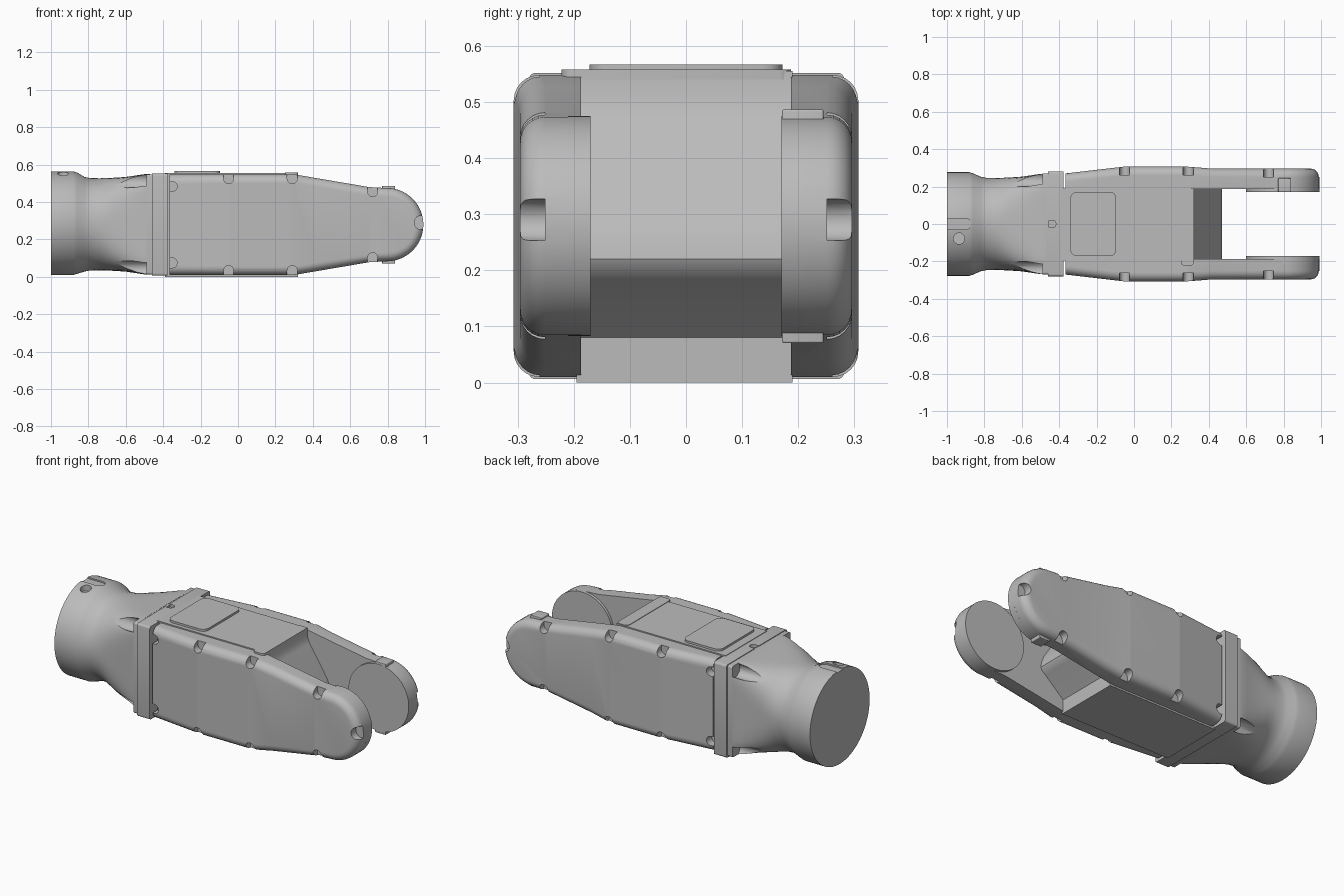
import bpy, bmesh
from math import pi, sin, cos, radians, copysign

if "Cube" in bpy.data.objects:
    bpy.data.objects.remove(bpy.data.objects["Cube"])

grey = bpy.data.materials.new("plain_grey")
grey.use_nodes = True
COLOUR = (0.5, 0.5, 0.5, 1)
grey.diffuse_color = COLOUR
grey.node_tree.nodes["Principled BSDF"].inputs["Base Color"].default_value = COLOUR

MID = 0.279          # height of the arm's long axis
TIP = 0.795          # joint axis along x
TIP_R = 0.196


def prism(bm, pts, a, b, axis="y"):
    """Closed prism: a flat outline extruded from a to b along an axis."""
    place = {"x": lambda u, v, t: (t, u, v),
             "y": lambda u, v, t: (u, t, v),
             "z": lambda u, v, t: (u, v, t)}[axis]
    loops = [[bm.verts.new(place(u, v, t)) for u, v in pts] for t in (a, b)]
    faces = [bm.faces.new(loop) for loop in loops]
    n = len(pts)
    for i in range(n):
        j = (i + 1) % n
        faces.append(bm.faces.new((loops[0][i], loops[0][j], loops[1][j], loops[1][i])))
    bmesh.ops.recalc_face_normals(bm, faces=faces)


def finish(name, bm):
    bmesh.ops.recalc_face_normals(bm, faces=bm.faces[:])
    mesh = bpy.data.meshes.new(name)
    bm.to_mesh(mesh)
    bm.free()
    mesh.materials.append(grey)
    ob = bpy.data.objects.new(name, mesh)
    bpy.context.collection.objects.link(ob)
    return ob


def activate(ob):
    bpy.ops.object.select_all(action="DESELECT")
    ob.select_set(True)
    bpy.context.view_layer.objects.active = ob


def smooth(ob):
    activate(ob)
    bpy.ops.object.shade_smooth_by_angle(angle=radians(30))


def cut(ob, bm):
    """Subtract the cutter mesh and throw it away."""
    cutter = finish("cutter", bm)
    cutter.hide_render = True
    mod = ob.modifiers.new("pockets", "BOOLEAN")
    mod.operation, mod.solver, mod.object = "DIFFERENCE", "EXACT", cutter
    activate(ob)
    bpy.ops.object.modifier_apply(modifier=mod.name)
    bpy.data.objects.remove(cutter)


def arc(u, v, r, a0=0, a1=2 * pi, n=32, closed=True):
    steps = n if closed else n - 1
    return [(u + r * cos(a0 + (a1 - a0) * i / steps),
             v + r * sin(a0 + (a1 - a0) * i / steps)) for i in range(n)]


def notch(u, v, r, turn, reach=0.1):
    """U-shaped outline that opens upward, turned anticlockwise."""
    pts = [(r, reach), (-r, reach)] + arc(0, 0, r, pi, 2 * pi, 10, False)
    return [(u + p * cos(turn) - q * sin(turn), v + p * sin(turn) + q * cos(turn))
            for p, q in pts]


def box(name, lo, hi, bevel=0.0, axis=None):
    """Box with rounded edges, all of them or only those along one axis."""
    bm = bmesh.new()
    prism(bm, [(lo[0], lo[1]), (hi[0], lo[1]), (hi[0], hi[1]), (lo[0], hi[1])],
          lo[2], hi[2], "z")
    if bevel:
        edges = [e for e in bm.edges if axis is None
                 or abs((e.verts[0].co - e.verts[1].co)[axis]) > 1e-4]
        bmesh.ops.bevel(bm, geom=edges, offset=bevel, segments=4,
                        profile=0.5, affect="EDGES")
    ob = finish(name, bm)
    smooth(ob)
    return ob


def outer_y(x):
    """Half width of the arm along its length."""
    keys = [(-0.37, 0.27), (-0.05, 0.307), (0.28, 0.307), (0.42, 0.296), (1.1, 0.296)]
    for (x0, y0), (x1, y1) in zip(keys, keys[1:]):
        if x <= x1:
            return y0 + (y1 - y0) * max(0, x - x0) / (x1 - x0)
    return keys[-1][1]


# Fork side shells with bolt pockets
end = radians(82)
half = arc(TIP, MID, TIP_R, -end, end, 26, False)
outline = ([(-0.365, 0.01), (0.3, 0.01), (0.7, 0.078)] + half
           + [(0.7, 0.48), (0.3, 0.548), (-0.365, 0.548)])
for side, label in ((1, "left"), (-1, "right")):
    bm = bmesh.new()
    prism(bm, outline, 0.187, 0.307)
    rim = [e for e in bm.edges if all(v.co.y > 0.3 for v in e.verts)
           and not all(v.co.x < -0.36 for v in e.verts)]
    bmesh.ops.bevel(bm, geom=rim, offset=0.045, segments=6, profile=0.5, affect="EDGES")
    for x in (-0.05, 0.28, 0.42):
        bmesh.ops.bisect_plane(bm, geom=bm.verts[:] + bm.edges[:] + bm.faces[:],
                               plane_co=(x, 0, 0), plane_no=(1, 0, 0))
    for v in bm.verts:
        if v.co.y > 0.2:
            v.co.y += outer_y(v.co.x) - 0.307
        v.co.y *= side
    shell = finish(label + "_fork_shell", bm)

    pockets = [(TIP + TIP_R - 0.012, 0.29, 0.037, -pi / 2)]
    for x, z, turn in ((-0.05, 0.525, 0), (0.29, 0.525, 0), (0.72, 0.456, 0),
                       (-0.352, 0.483, pi / 2)):
        pockets += [(x, z, 0.027, turn), (x, 2 * MID - z, 0.027, pi - turn)]
    bm = bmesh.new()
    for x, z, r, turn in pockets:
        prism(bm, notch(x, z, r, turn), side * (outer_y(x) - 0.045), side * 0.4)
    cut(shell, bm)
    smooth(shell)

    # Joint boss on the inside of the fork
    bm = bmesh.new()
    prism(bm, arc(TIP, MID, TIP_R, n=64), side * 0.17, side * 0.21)
    smooth(finish(label + "_joint_boss", bm))

# Stop tab across the left joint boss
box("stop_tab", (0.77, 0.171, 0.07), (0.84, 0.245, 0.487), 0.004)

# Central body with a rounded wedge between the fork arms
bm = bmesh.new()
prism(bm, [(-0.39, 0), (0.32, 0), (0.32, 0.08), (0.44, 0.185), (0.46, 0.2),
           (0.47, 0.22), (0.465, 0.25), (0.45, 0.29), (0.335, 0.47), (0.322, 0.5),
           (0.32, 0.555), (-0.39, 0.555)], -0.195, 0.19)
smooth(finish("central_body", bm))

# Cover plates on top
box("access_panel", (-0.34, -0.172, 0.55), (-0.095, 0.172, 0.567), 0.035, axis=2)
box("rear_strip", (0.25, -0.222, 0.54), (0.322, 0.187, 0.558), 0.02, axis=2)

# Flange between arm and adapter
flange = box("flange", (-0.46, -0.28, 0.006), (-0.378, 0.282, 0.552), 0.012, axis=0)
bm = bmesh.new()
prism(bm, notch(-0.437, 0, 0.02, pi / 2), 0.535, 0.6, "z")
cut(flange, bm)
smooth(flange)
box("adapter_plate", (-0.49, -0.27, 0.012), (-0.455, 0.27, 0.548), 0.012, axis=0)

# Round-to-square adapter: x, half size, squareness of each ring
rings = [(-1, 0.277, 2), (-0.88, 0.277, 2), (-0.86, 0.271, 2), (-0.82, 0.253, 2),
         (-0.79, 0.247, 2), (-0.74, 0.246, 2.2), (-0.7, 0.247, 2.7), (-0.66, 0.249, 3.4),
         (-0.6, 0.253, 5), (-0.54, 0.262, 8), (-0.5, 0.268, 11), (-0.47, 0.268, 11)]
SEG = 72
bm = bmesh.new()
loops = []
for x, size, square in rings:
    loop = []
    for i in range(SEG):
        a = 2 * pi * (i + 0.5) / SEG
        c, s = cos(a), sin(a)
        # radius of the superellipse along this direction
        r = size / (abs(c) ** square + abs(s) ** square) ** (1 / square)
        loop.append(bm.verts.new((x, r * c, (0.287 if x < -0.85 else 0.281) + r * s)))
    loops.append(loop)
for lo, hi in zip(loops, loops[1:]):
    for i in range(SEG):
        j = (i + 1) % SEG
        bm.faces.new((lo[i], lo[j], hi[j], hi[i]))
bm.faces.new(loops[0])
bm.faces.new(loops[-1])
adapter = finish("round_adapter", bm)

# Bolt grooves in its corners, key slot and pin hole in its collar
bm = bmesh.new()
for sy in (-1, 1):
    for sz in (-1, 1):
        prism(bm, arc(sy * 0.24, 0.281 + sz * 0.235, 0.04, n=24), -0.78, -0.489, "x")
prism(bm, notch(-0.9, 0, 0.03, pi / 2, 0.2), 0.554, 0.7, "z")
prism(bm, arc(-0.935, -0.078, 0.03, n=24), 0.525, 0.7, "z")
cut(adapter, bm)
smooth(adapter)
